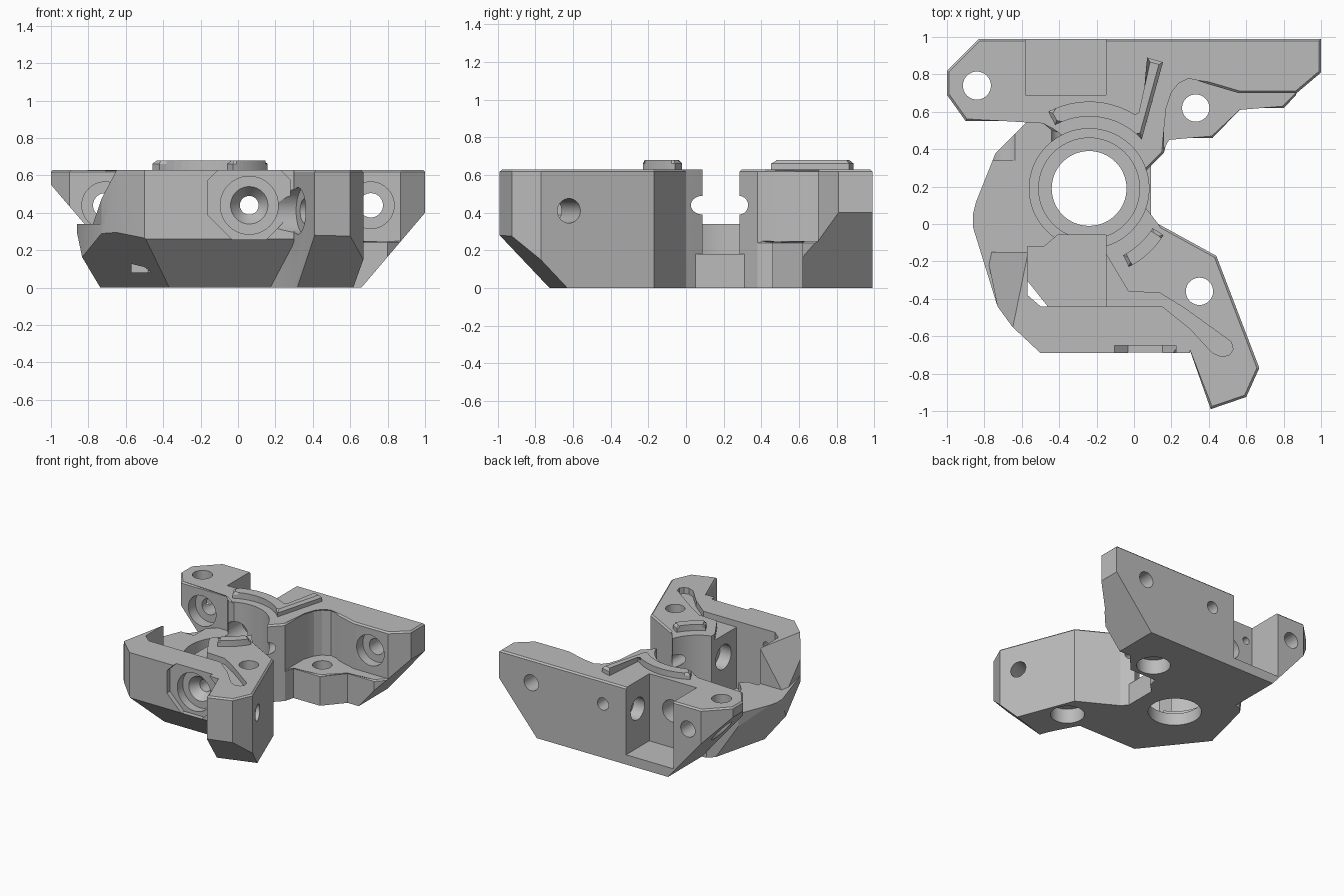
import bpy, bmesh
from math import radians, cos, sin, pi
from mathutils import Vector, Matrix

cube = bpy.data.objects.get("Cube")
if cube:
    bpy.data.objects.remove(cube, do_unlink=True)

grey = bpy.data.materials.new("mid grey")
grey.use_nodes = True
colour = (0.5, 0.5, 0.5, 1)
grey.diffuse_color = colour
grey.node_tree.nodes["Principled BSDF"].inputs["Base Color"].default_value = colour

TOP, SHAFT = 0.63, 0.44
HUB = Vector((-0.24, 0.19, 0))


def finish(name, bm):
    bmesh.ops.recalc_face_normals(bm, faces=bm.faces)
    mesh = bpy.data.meshes.new(name)
    bm.to_mesh(mesh)
    bm.free()
    mesh.materials.append(grey)
    ob = bpy.data.objects.new(name, mesh)
    bpy.context.collection.objects.link(ob)
    return ob


def stack(bm, rings):
    """Closed solid through a list of equal-sized vertex rings."""
    bm.faces.new(rings[0][::-1])
    for low, high in zip(rings, rings[1:]):
        for i in range(len(low)):
            j = (i + 1) % len(low)
            bm.faces.new((low[i], low[j], high[j], high[i]))
    return bm.faces.new(rings[-1])


def prism(name, pts, z0, z1, chamfer=0, cuts=()):
    """Extruded outline, optional top chamfer, sliced by planes (point, outward normal)."""
    bm = bmesh.new()
    cap = stack(bm, [[bm.verts.new((x, y, z)) for x, y in pts] for z in (z0, z1)])
    if chamfer:
        bmesh.ops.bevel(bm, geom=list(cap.edges), offset=chamfer, segments=1, affect='EDGES')
    for point, normal in cuts:
        geom = bm.verts[:] + bm.edges[:] + bm.faces[:]
        bmesh.ops.bisect_plane(bm, geom=geom, dist=1e-5, plane_co=point,
                               plane_no=Vector(normal).normalized(), clear_outer=True)
        bmesh.ops.edgeloop_fill(bm, edges=[e for e in bm.edges if e.is_boundary])
    return finish(name, bm)


def box(name, x, y, z):
    return prism(name, [(x[0], y[0]), (x[1], y[0]), (x[1], y[1]), (x[0], y[1])], *z)


def bore(origin, direction, profile, sides=40, twist=0):
    """Turned cutter: profile is a list of (distance along direction, radius)."""
    bm = bmesh.new()
    turn = [2 * pi * i / sides + twist for i in range(sides)]
    stack(bm, [[bm.verts.new((r * cos(a), r * sin(a), t)) for a in turn] for t, r in profile])
    aim = Vector(direction).to_track_quat('Z', 'Y').to_matrix().to_4x4()
    bm.transform(Matrix.Translation(origin) @ aim)
    return finish("cutter", bm)


def volume(mesh):
    bm = bmesh.new()
    bm.from_mesh(mesh)
    result = bm.calc_volume()
    bm.free()
    return result


def combine(ob, other, operation='DIFFERENCE'):
    """Apply a boolean, changing solver if the first leaves the solid untouched."""
    start = volume(ob.data)
    sign = 1 if operation == 'UNION' else -1
    mod = ob.modifiers.new("combine", 'BOOLEAN')
    mod.operation, mod.object = operation, other
    for solver in ('MANIFOLD', 'EXACT'):
        mod.solver = solver
        bpy.context.view_layer.update()
        graph = bpy.context.evaluated_depsgraph_get()
        mesh = bpy.data.meshes.new_from_object(ob.evaluated_get(graph))
        end = volume(mesh)
        if sign * (end - start) > 1e-7 and end > start / 2:
            break
    ob.modifiers.clear()
    ob.data = mesh
    bpy.data.objects.remove(other, do_unlink=True)


UP, BACK = (0, 0, 1), (0, 1, 0)
right_slope = ((.66, 0, 0), (.4, 0, -.34))
left_slope = ((-.53, 0, 0), (-.55, 0, -.47))
front_slope = ((0, -.43, 0), (0, -1, -1))
corner_slope = ((-.55, -.2, 0), (-.78, -.62, -1))
side_slope = ((-.74, .02, 0), (-1, .25, -.38))

# Rear block, full height, with sloped undersides at both ends
body = prism("bracket_body", [
    (-1, .82), (-.83, .99), (1, .99), (1, .81), (.87, .7), (.56, .7), (.39, .75), (.34, .78),
    (.29, .79), (.23, .76), (.19, .71), (.16, .62), (.16, .38), (.06, .28), (-.3, .28),
    (-.37, .48), (-.44, .5), (-.48, .55), (-.9, .55), (-1, .69)], 0, TOP, .012,
    [right_slope, left_slope])
flange = prism("rear_flange", [
    (.1, .36), (.16, .38), (.18, .46), (.42, .46), (.56, .62), (.8, .62), (.985, .81),
    (.985, .95), (.1, .95)], 0, .25, .01, [right_slope])

# Front block with slanted left wall and chamfered underside
front = prism("front_block", [
    (.06, .09), (.13, 0), (.3, -.3), (.3, -.69), (-.5, -.69), (-.65, -.55), (-.73, -.44),
    (-.79, -.15), (-.4, -.15), (-.24, 0), (-.1, .09)], 0, TOP, 0,
    [((-.57, -.17, TOP), (-.98, .2, .66)), front_slope, corner_slope])
lobe = prism("hub_lobe", [
    (-.6, -.5), (-.73, -.44), (-.86, -.02), (-.86, .08), (-.74, .38), (-.57, .55),
    (-.2, .57), (0, .4), (0, -.1), (-.3, -.5)], 0, .34, 0,
    [front_slope, corner_slope, side_slope])

# Arm reaching forward on the left
arm = prism("front_arm", [
    (.13, -.35), (.29, -.65), (.41, -.99), (.6, -.925), (.67, -.77), (.44, -.17), (.13, 0),
    (0, -.2)], 0, TOP, .012, [((.41, -.99, .28), (.3, -.95, -1))])

sill = box("hub_sill", (-.1, .09), (.03, .34), (0, .18))
for part in (flange, lobe, front, arm, sill):
    combine(body, part, 'UNION')

# Hub bore, stepped
combine(body, bore(HUB, UP, [(-1, .2), (.1, .2), (.1, .27), (.16, .27), (.16, .32), (1, .32)], 64))

# Rear and front pockets, and the shallow cable channel
combine(body, box("cutter", (-.58, -.15), (.69, 1.2), (.08, 1)))
combine(body, prism("cutter", [
    (-.57, -.38), (-.5, -.44), (-.15, -.44), (-.15, -.06), (-.41, -.06), (-.48, -.12),
    (-.57, -.12)], .08, 1))
combine(body, prism("cutter", [
    (-.2, -.16), (-.15, -.16), (-.03, -.36), (.14, -.37), (.27, -.45), (.52, -.63), (.53, -.67),
    (.51, -.7), (.47, -.71), (.42, -.69), (.3, -.56), (.15, -.44), (-.2, -.44)], TOP - .05, 1))

# Vertical screw holes, two of them counterbored from below
combine(body, bore((-.84, .74, 0), UP, [(-1, .075), (1, .075)]))
for x, y in ((.33, .62), (.35, -.36)):
    combine(body, bore((x, y, 0), UP, [(-1, .128), (.12, .128), (.12, .073), (1, .073)]))

# Octagonal front recess, then counterbore, countersink and long screw hole
x = .06
combine(body, bore((x, 0, .48), BACK, [(-1, .24), (-.65, .24)], 8, pi / 8))
combine(body, bore((x, 0, SHAFT), BACK, [
    (-.75, .155), (-.58, .155), (-.58, .1), (-.52, .06), (-.51, .05), (1.2, .05)]))

# Rear screw holes with counterbores
for x, y in ((-.71, .64), (.71, .78)):
    combine(body, bore((x, 0, SHAFT), BACK, [(y - .3, .125), (y, .125), (y, .065), (1.2, .065)]))

# Cross hole through the arm
combine(body, bore((.85, -.53, .41), (-.93, -.36, 0), [
    (0, .065), (.53, .065), (.53, .125), (.75, .125)]))

# Shaft grooves beside the slot
for y in (.09, .28):
    combine(body, bore((0, y, SHAFT), (1, 0, 0), [(-.3, .04), (.3, .04)], 24))

# Round openings and screw holes in the pocket walls
combine(body, bore((-.36, 0, .38), BACK, [(.3, .09), (.75, .09)]))
for y, r in ((.84, .09), (-.27, .1)):
    combine(body, bore((0, y, .4), (1, 0, 0), [(-.25, r), (-.05, r)]))
for z in (.27, .5):
    combine(body, bore((-.52, 0, z), BACK, [(.6, .03), (.75, .03)], 20))
    combine(body, bore((-.42, 0, z), BACK, [(-.53, .03), (-.4, .03)], 20))


# Raised chamfered ribs on the top face
def arc(r, start, end, steps=12):
    angles = [radians(start + (end - start) * i / steps) for i in range(steps + 1)]
    return [(HUB.x + r * cos(a), HUB.y + r * sin(a)) for a in angles]


rear_rib = arc(.385, 118, 43) + [(.155, .865), (.07, .89)] + arc(.465, 53, 118)
front_rib = arc(.40, -32, -63) + arc(.47, -63, -32)
for name, outline in (("rear_rib", rear_rib), ("front_rib", front_rib)):
    prism(name, outline, TOP - .02, .68, .018)

# Smooth round walls, crisp edges
bpy.ops.object.select_all(action='DESELECT')
body.select_set(True)
bpy.context.view_layer.objects.active = body
bpy.ops.object.shade_smooth_by_angle(angle=radians(20))
